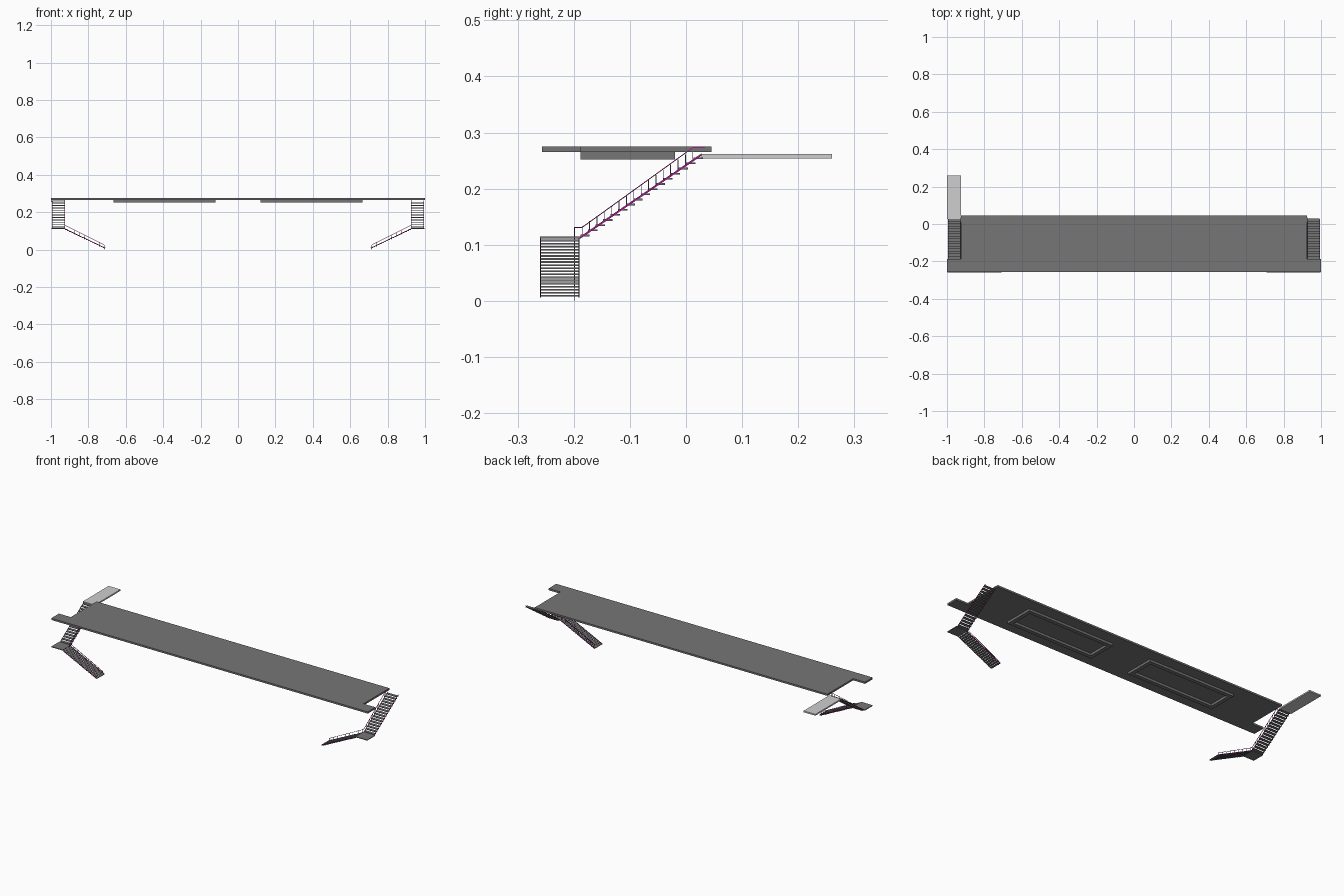
import bpy, bmesh
from mathutils import Vector

cube = bpy.data.objects.get("Cube")
if cube:
    bpy.data.objects.remove(cube, do_unlink=True)


def material(name, rgb):
    m = bpy.data.materials.new(name)
    m.use_nodes = True
    m.diffuse_color = (*rgb, 1)
    m.node_tree.nodes["Principled BSDF"].inputs["Base Color"].default_value = (*rgb, 1)
    return m


GREY = material("dark grey", (0.18, 0.18, 0.18))
LIGHT = material("light grey", (0.62, 0.62, 0.62))
MAGENTA = material("magenta", (0.35, 0.01, 0.25))


def finish(name, bm, mat):
    bmesh.ops.recalc_face_normals(bm, faces=bm.faces)
    mesh = bpy.data.meshes.new(name)
    bm.to_mesh(mesh)
    bm.free()
    mesh.materials.append(mat)
    ob = bpy.data.objects.new(name, mesh)
    bpy.context.collection.objects.link(ob)
    return ob


def add_prism(bm, outline, direction):
    """Extrude a closed outline of points along a direction."""
    face = bm.faces.new([bm.verts.new(p) for p in outline])
    made = bmesh.ops.extrude_face_region(bm, geom=[face])["geom"]
    verts = [v for v in made if isinstance(v, bmesh.types.BMVert)]
    bmesh.ops.translate(bm, verts=verts, vec=direction)


def add_box(bm, x, y, z):
    outline = [(x[0], y[0], z[0]), (x[1], y[0], z[0]), (x[1], y[1], z[0]), (x[0], y[1], z[0])]
    add_prism(bm, outline, (0, 0, z[1] - z[0]))


def add_bar(bm, start, end, across, width, height):
    """Bar with vertical ends, width along the across axis."""
    a, b = Vector(start), Vector(end)
    side, up = Vector(across) * width, Vector((0, 0, height))
    add_prism(bm, [a - side / 2, b - side / 2, b - side / 2 + up, a - side / 2 + up], side)


# Deck with side notches for the stairs
bm = bmesh.new()
half = [(0.925, 0.045), (0.925, -0.188), (1, -0.188), (1, -0.257)]
outline = half + [(-x, y) for x, y in reversed(half)]
add_prism(bm, [(x, y, 0.265) for x, y in outline], (0, 0, 0.01))
finish("deck", bm, GREY)

# Rectangular frames beneath the deck
for side, label in ((1, "left"), (-1, "right")):
    bm = bmesh.new()
    x0, x1 = sorted((side * 0.12, side * 0.665))
    y0, y1, w, z = -0.188, -0.02, 0.022, (0.252, 0.265)
    for y in ((y0, y0 + w), (y1 - w, y1)):
        add_box(bm, (x0, x1), y, z)
    for x in ((x0, x0 + w), (x1 - w, x1)):
        add_box(bm, x, (y0 + w, y1 - w), z)
    finish(label + "_under_frame", bm, GREY)

# Rear platform joined to the right stair
bm = bmesh.new()
add_box(bm, (-1, -0.925), (0.028, 0.26), (0.254, 0.262))
finish("rear_platform", bm, LIGHT)

# Stairs on each end
X0, X1 = 0.927, 0.993
UP, LOW = 16, 19
for s, label in ((1, "left"), (-1, "right")):
    def span(a, b):
        return tuple(sorted((s * a, s * b)))

    # Landing between flights
    bm = bmesh.new()
    add_box(bm, span(0.925, 0.998), (-0.26, -0.188), (0.111, 0.115))
    finish(label + "_landing", bm, GREY)

    # Upper flight treads
    bm = bmesh.new()
    dy, dz = 0.215 / UP, 0.147 / UP
    for i in range(UP):
        y, z = -0.188 + i * dy, 0.115 + i * dz
        add_box(bm, span(X0, X1), (y, y + dy + 0.003), (z, z + 0.003))
    finish(label + "_upper_treads", bm, GREY)

    # Lower flight treads
    bm = bmesh.new()
    dx, dz = 0.215 / LOW, 0.104 / LOW
    for i in range(LOW):
        x, z = 0.925 - i * dx, 0.109 - i * dz
        add_box(bm, span(x, x - dx - 0.001), (-0.259, -0.191), (z - 0.003, z))
    finish(label + "_lower_treads", bm, GREY)

    # Stringers of both flights
    bm = bmesh.new()
    for x in (X0, X1):
        add_bar(bm, (s * x, -0.188, 0.111), (s * x, 0.028, 0.259), (1, 0, 0), 0.002, 0.004)
    for y in (-0.259, -0.191):
        add_bar(bm, (s * 0.925, y, 0.109), (s * 0.71, y, 0.006), (0, 1, 0), 0.002, 0.004)
    finish(label + "_stringers", bm, MAGENTA)

    # Handrails
    bm = bmesh.new()
    rx = s * 0.926
    path = [(rx, -0.2, 0.13), (rx, -0.185, 0.13), (rx, 0.012, 0.272), (rx, 0.034, 0.272)]
    for a, b in zip(path, path[1:]):
        add_bar(bm, a, b, (1, 0, 0), 0.002, 0.002)
    add_bar(bm, (rx, -0.199, 0.13), (s * 0.715, -0.199, 0.024), (0, 1, 0), 0.002, 0.002)
    finish(label + "_handrails", bm, MAGENTA)

    # Handrail posts
    bm = bmesh.new()
    r = 0.0007
    for i in range(UP):
        t = i / (UP - 1)
        y, z = -0.185 + 0.197 * t, 0.115 + 0.137 * t
        add_box(bm, (rx - r, rx + r), (y - r, y + r), (z, z + 0.018))
    for i in range(9):
        t = i / 8
        x, z = s * (0.925 - 0.21 * t), 0.108 - 0.108 * t
        add_box(bm, (x - r, x + r), (-0.199 - r, -0.199 + r), (z, z + 0.024))
    finish(label + "_rail_posts", bm, GREY)
